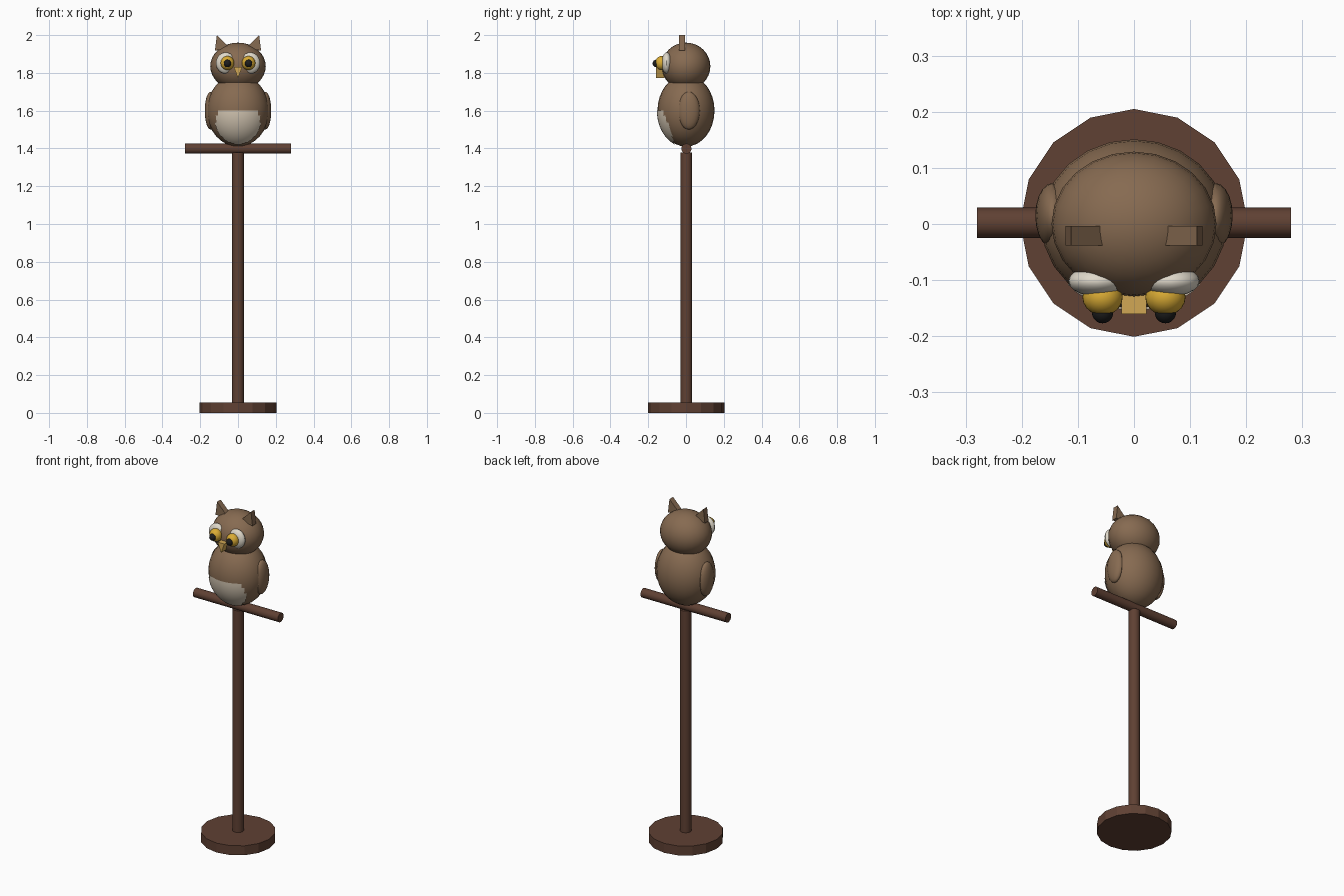
import bpy, bmesh
from math import pi, sqrt

cube = bpy.data.objects.get("Cube")
if cube:
    bpy.data.objects.remove(cube, do_unlink=True)


def material(name, rgb):
    m = bpy.data.materials.new(name)
    m.use_nodes = True
    m.diffuse_color = (*rgb, 1)
    m.node_tree.nodes["Principled BSDF"].inputs["Base Color"].default_value = (*rgb, 1)
    return m


wood = material("dark wood", (0.115, 0.052, 0.033))
brown = material("brown feathers", (0.24, 0.145, 0.082))
cream = material("cream belly", (0.66, 0.57, 0.45))
pale = material("pale eye discs", (0.74, 0.69, 0.59))
amber = material("amber eyes", (0.70, 0.41, 0.035))
horn = material("horn beak", (0.64, 0.39, 0.09))
black = material("black pupils", (0.012, 0.012, 0.012))


def finish(name, mat, smooth=True):
    o = bpy.context.object
    o.name = name
    o.data.materials.append(mat)
    if smooth:
        bpy.ops.object.shade_smooth_by_angle()
    return o


def ellipsoid(name, loc, radii, mat, segments=20, rings=14):
    bpy.ops.mesh.primitive_uv_sphere_add(segments=segments, ring_count=rings, location=loc)
    o = bpy.context.object
    o.scale = radii
    bpy.ops.object.transform_apply(location=False, rotation=False)
    return finish(name, mat)


def rod(name, loc, radius, length, sides, mat, rot=(0, 0, 0), smooth=True):
    bpy.ops.mesh.primitive_cylinder_add(vertices=sides, radius=radius, depth=length,
                                        location=loc, rotation=rot)
    return finish(name, mat, smooth)


def prism(name, outline, y0, y1, mat):
    """Extrude an (x, z) outline along y."""
    bm = bmesh.new()
    face = bm.faces.new([bm.verts.new((x, y0, z)) for x, z in outline])
    out = bmesh.ops.extrude_face_region(bm, geom=[face])
    for v in out["geom"]:
        if isinstance(v, bmesh.types.BMVert):
            v.co.y = y1
    bmesh.ops.recalc_face_normals(bm, faces=bm.faces)
    mesh = bpy.data.meshes.new(name)
    bm.to_mesh(mesh)
    bm.free()
    mesh.materials.append(mat)
    o = bpy.data.objects.new(name, mesh)
    bpy.context.collection.objects.link(o)
    return o


# Stand
rod("base", (0, 0.002, 0.028), 0.203, 0.056, 16, wood, smooth=False)
rod("post", (0, 0.002, 0.715), 0.031, 1.326, 16, wood)
rod("perch", (0, 0.002, 1.399), 0.027, 0.56, 16, wood, rot=(0, pi / 2, 0))

# Body and head
body_centre, body_radii = (0, 0, 1.60), (0.165, 0.151, 0.19)
ellipsoid("body", body_centre, body_radii, brown, 24, 16)
ellipsoid("head", (0, 0, 1.835), (0.147, 0.129, 0.125), brown, 24, 16)

# Belly patch: thin shell over the lower front of the body
belly = ellipsoid("belly", body_centre, [r * 1.02 for r in body_radii], cream, 64, 48)
bm = bmesh.new()
bm.from_mesh(belly.data)


def on_belly(p):
    z = p.z + body_centre[2]
    t = (z - 1.54) / 0.118
    return p.y < 0 and z < 1.597 and abs(t) < 1 and abs(p.x) < 0.117 * sqrt(1 - t * t)


bmesh.ops.delete(bm, geom=[f for f in bm.faces if not on_belly(f.calc_center_median())],
                 context="FACES")
bm.to_mesh(belly.data)
bm.free()

# Beak
prism("beak", [(-0.022, 1.83), (0.022, 1.83), (0, 1.772)], -0.16, -0.115, horn)

# Paired parts
for side, s in (("left", 1), ("right", -1)):
    ellipsoid(side + "_wing", (s * 0.145, 0.015, 1.60), (0.031, 0.058, 0.1), brown)
    ellipsoid(side + "_eye_disc", (s * 0.065, -0.102, 1.852), (0.052, 0.027, 0.056), pale)
    ellipsoid(side + "_eye", (s * 0.056, -0.13, 1.852), (0.036, 0.033, 0.037), amber)
    ellipsoid(side + "_pupil", (s * 0.056, -0.158, 1.85), (0.019, 0.019, 0.02), black)
    prism(side + "_ear_tuft", [(s * 0.112, 2.0), (s * 0.122, 1.918), (s * 0.045, 1.932)],
          -0.038, -0.004, brown)
